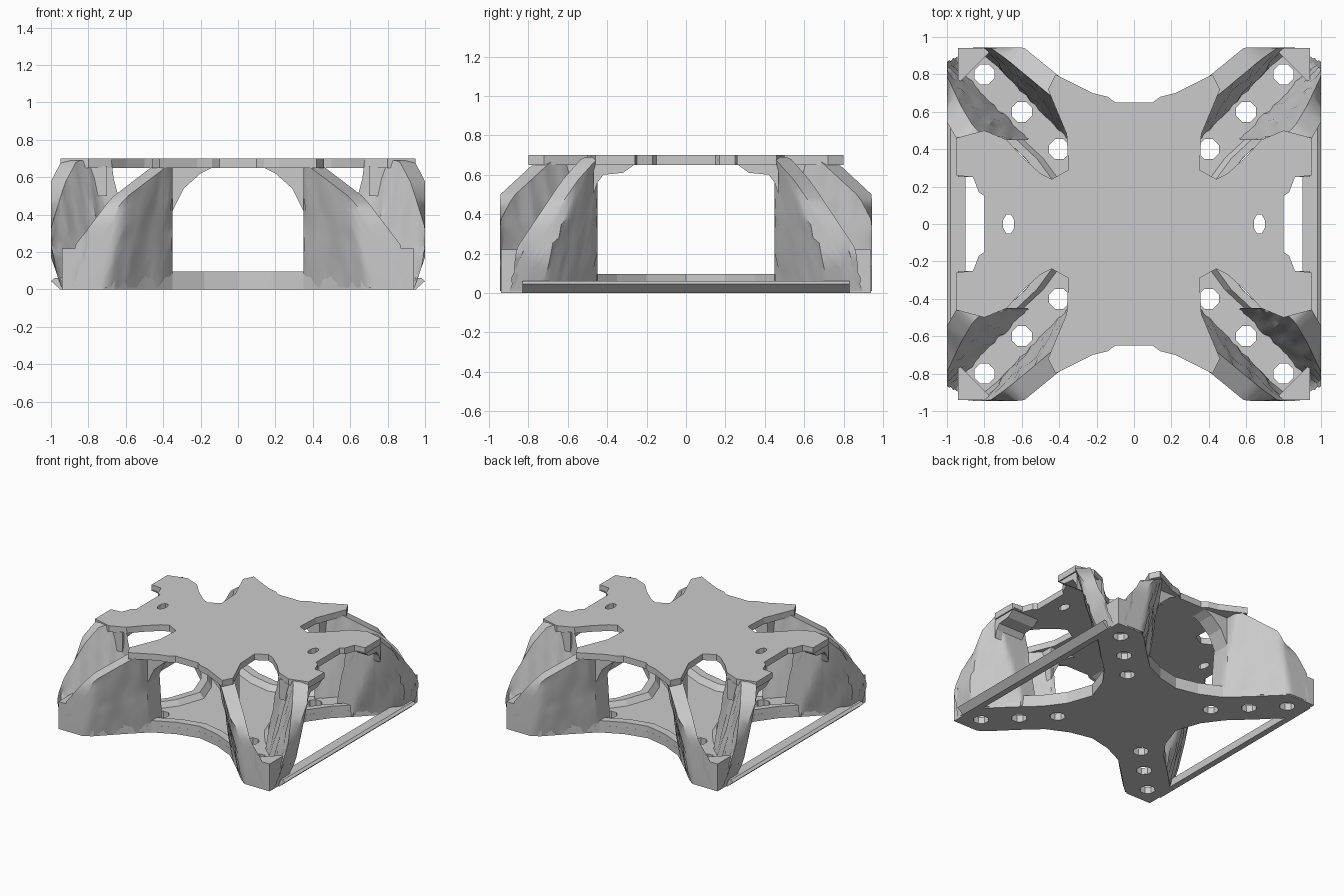
import bpy, bmesh, math, random

random.seed(4)
cube = bpy.data.objects.get("Cube")
if cube:
    bpy.data.objects.remove(cube, do_unlink=True)

grey = bpy.data.materials.new("plain grey")
grey.use_nodes = True
GREY = (0.6, 0.6, 0.6, 1)
grey.diffuse_color = GREY
grey.node_tree.nodes["Principled BSDF"].inputs["Base Color"].default_value = GREY


def finish(bm, name, mirror=""):
    """Turn a bmesh into an object, mirrored over the named axes."""
    bmesh.ops.recalc_face_normals(bm, faces=bm.faces)
    mesh = bpy.data.meshes.new(name)
    bm.to_mesh(mesh)
    bm.free()
    mesh.materials.append(grey)
    ob = bpy.data.objects.new(name, mesh)
    bpy.context.collection.objects.link(ob)
    if mirror:
        mod = ob.modifiers.new("mirror", 'MIRROR')
        mod.use_axis = ("x" in mirror, "y" in mirror, False)
        mod.use_mirror_merge = False
    return ob


def prism(name, points, offset, mirror=""):
    """Extrude a flat outline of 3D points by an offset."""
    bm = bmesh.new()
    face = bm.faces.new([bm.verts.new(p) for p in points])
    out = bmesh.ops.extrude_face_region(bm, geom=[face])
    verts = [g for g in out["geom"] if isinstance(g, bmesh.types.BMVert)]
    bmesh.ops.translate(bm, verts=verts, vec=offset)
    return finish(bm, name, mirror)


def four_way(quarter):
    """Complete an outline given from the +y axis to the +x axis."""
    half = quarter + [(x, -y) for x, y in reversed(quarter[:-1])]
    return half + [(-x, y) for x, y in reversed(half[1:-1])]


def drill(ob, spots):
    """Cut eight-sided holes (x, y, half width, half depth)."""
    bm = bmesh.new()
    for x, y, a, b in spots:
        ring = []
        for i in range(8):
            t = math.pi * (i + 0.5) / 4
            ring.append(bm.verts.new((x + a * math.cos(t), y + b * math.sin(t), -1)))
        out = bmesh.ops.extrude_face_region(bm, geom=[bm.faces.new(ring)])
        top = [g for g in out["geom"] if isinstance(g, bmesh.types.BMVert)]
        bmesh.ops.translate(bm, verts=top, vec=(0, 0, 3))
    cutter = finish(bm, "hole_cutter")
    cutter.hide_render = True
    mod = ob.modifiers.new("holes", 'BOOLEAN')
    mod.operation, mod.solver, mod.object = 'DIFFERENCE', 'EXACT', cutter
    bpy.context.view_layer.objects.active = ob
    bpy.ops.object.modifier_apply(modifier=mod.name)
    bpy.data.objects.remove(cutter, do_unlink=True)


SIGNS = [(i, j) for i in (-1, 1) for j in (-1, 1)]

# Top plate: waisted outline with a channel notch at each corner
top_outline = four_way([
    (0, .65), (.1, .65), (.14, .68), (.22, .7), (.34, .76), (.42, .8), (.46, .72),
    (.41, .6), (.36, .48), (.35, .29), (.44, .24), (.5, .27), (.6, .36), (.68, .45),
    (.8, .5), (.95, .46), (.95, .26), (.86, .25), (.83, .17), (.8, .15), (.8, 0)])
top_plate = prism("top_plate", [(x, y, .65) for x, y in top_outline], (0, 0, .05))
drill(top_plate, [(s * .67, 0, .032, .055) for s in (-1, 1)])

# Base plate: X shape with three holes along each arm
front_edge = [(0, .48), (.18, .52), (.35, .6), (.5, .74)]
side_edge = [(.74, .5), (.58, .35), (.47, .2), (.4, 0)]
base_outline = four_way(front_edge + [
    (.66, .9), (.72, .94), (.94, .94), (.94, .72), (.9, .66)] + side_edge)
base_plate = prism("base_plate", [(x, y, 0) for x, y in base_outline], (0, 0, .055))
drill(base_plate, [(i * d, j * d, .058, .058) for i, j in SIGNS for d in (.4, .6, .8)])


def raised_rim(name, edge, inward):
    """Loft a low sloping rim along one edge of the base plate."""
    dx, dy = inward
    bm = bmesh.new()
    section = ((0, .03), (.01, .095), (.6, .095), (1, .05))
    rings = [[bm.verts.new((x + dx * t, y + dy * t, z)) for t, z in section]
             for x, y in edge]
    for a, b in zip(rings, rings[1:]):
        for k in range(4):
            n = (k + 1) % 4
            bm.faces.new((a[k], a[n], b[n], b[k]))
    return finish(bm, name, "xy")


# Raised rims of the base plate between the legs
raised_rim("front_and_back_base_rims", front_edge, (0, -.11))
raised_rim("side_base_rims", side_edge, (-.1, 0))


def height_at(profile, r):
    for (r0, z0), (r1, z1) in zip(profile, profile[1:]):
        if r <= r1:
            return z0 + (z1 - z0) * (r - r0) / (r1 - r0)
    return profile[-1][1]


def leaning_wall(name, profile, inner, outer, low, out_max, side):
    """Loft a wall along the diagonal that leans away from it as it rises."""
    bm = bmesh.new()
    steps, rows = 18, 7
    rings = []
    for i in range(steps + 1):
        r = profile[0][0] + (profile[-1][0] - profile[0][0]) * i / steps
        top = height_at(profile, r)
        ring = []
        for base, lean in (inner, outer):
            column = []
            for k in range(rows + 1):
                z = .01 + (top - .01) * k / rows
                rough = random.uniform(-.009, .009) if k < rows else 0
                v = base + lean * z / .7 + rough
                along = min(max((r - v) / math.sqrt(2), low), .94)
                out = min((r + v) / math.sqrt(2), out_max, .94 + z * .35)
                x, y = (out, along) if side else (along, out)
                column.append(bm.verts.new((x, y, z)))
            ring += column if not ring else column[::-1]
        rings.append(ring)
    for a, b in zip(rings, rings[1:]):
        for k in range(len(a)):
            n = (k + 1) % len(a)
            bm.faces.new((a[k], a[n], b[n], b[k]))
    bm.faces.new(rings[0])
    bm.faces.new(rings[-1])
    return finish(bm, name, "xy")


# Splayed leg walls on both sides of each corner channel
walls = [
    leaning_wall("front_and_back_leg_walls",
                 [(.58, .69), (.76, .69), (1.1, .49), (1.33, .24)],
                 (.065, .11), (.165, .12), .35, .945, False),
    leaning_wall("side_leg_walls",
                 [(.72, .69), (.98, .69), (1.1, .57), (1.33, .24)],
                 (.065, .175), (.165, .19), .45, 1.0, True)]

# Solid foot that closes each channel at its outer end
prism("corner_feet", [(.94, .94, 0), (.94, .75, 0), (.75, .94, 0)], (0, 0, .22), "xy")

# Haunches rounding the upper corners of the front and back openings
prism("front_and_back_haunches",
      [(.37, .51, .38), (.37, .51, .66), (.12, .51, .66), (.2, .51, .62), (.29, .51, .54)],
      (0, .14, 0), "xy")

# Haunches thickening the plate above the side openings
prism("side_haunches",
      [(.7, .47, .5), (.7, .47, .66), (.7, .25, .66), (.7, .32, .61), (.7, .42, .6),
       (.7, .45, .56)],
      (.24, 0, 0), "xy")

# Tie bars joining the feet along each side
prism("side_tie_bars",
      [(.9, -.83, 0), (.95, -.83, 0), (1, -.83, .045), (.98, -.83, .06), (.9, -.83, .06)],
      (0, 1.66, 0), "x")

# Soft shading on the rough walls
for ob in walls:
    bpy.ops.object.select_all(action='DESELECT')
    ob.select_set(True)
    bpy.context.view_layer.objects.active = ob
    bpy.ops.object.shade_smooth_by_angle(angle=math.radians(35))
